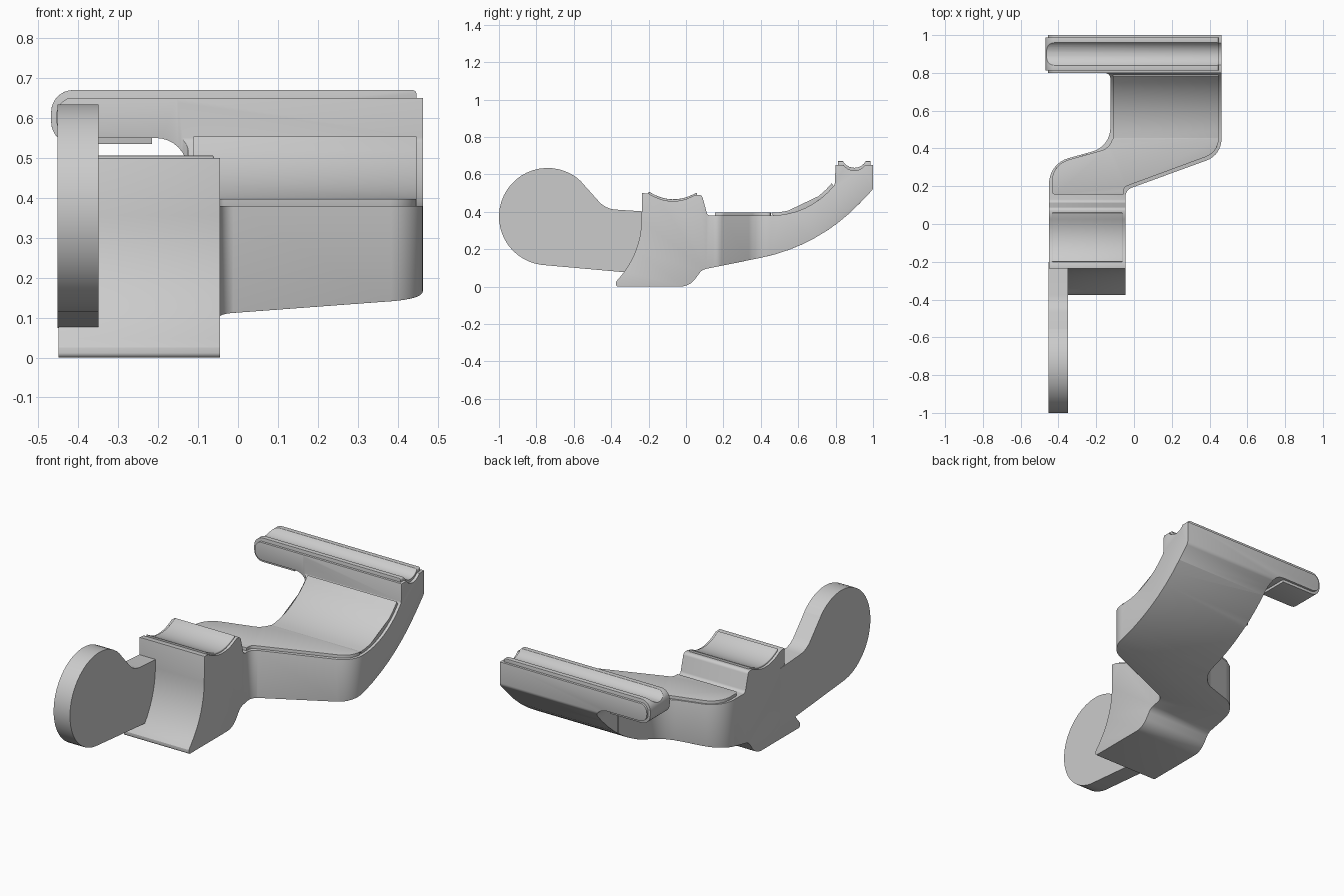
import bpy, bmesh, math
from mathutils import Vector

if "Cube" in bpy.data.objects:
    bpy.data.objects.remove(bpy.data.objects["Cube"], do_unlink=True)


def rounded(corners, steps=8):
    """Outline from (a, b[, radius]) corners with filleted corners."""
    out, n = [], len(corners)
    for i, c in enumerate(corners):
        p = Vector(c[:2])
        r = c[2] if len(c) > 2 else 0
        if not r:
            out.append(p)
            continue
        u = (Vector(corners[i - 1][:2]) - p).normalized()
        v = (Vector(corners[(i + 1) % n][:2]) - p).normalized()
        half = u.angle(v) / 2
        centre = p + (u + v).normalized() * r / math.sin(half)
        t = r / math.tan(half)
        a, b = p + u * t - centre, p + v * t - centre
        sweep = a.angle(b)
        for k in range(steps + 1):
            f = k / steps
            out.append(centre + (a * math.sin((1 - f) * sweep) + b * math.sin(f * sweep)) / math.sin(sweep))
    return out


def extrude(name, outline, axis, lo, hi):
    """Prism of a 2D outline along x, y or z."""
    place = {"x": lambda p, d: (d, p[0], p[1]),
             "y": lambda p, d: (p[0], d, p[1]),
             "z": lambda p, d: (p[0], p[1], d)}[axis]
    bm = bmesh.new()
    ends = [[bm.verts.new(place(p, d)) for p in outline] for d in (lo, hi)]
    for ring in ends:
        bm.faces.new(ring)
    n = len(outline)
    for i in range(n):
        j = (i + 1) % n
        bm.faces.new((ends[0][i], ends[0][j], ends[1][j], ends[1][i]))
    bmesh.ops.recalc_face_normals(bm, faces=bm.faces)
    mesh = bpy.data.meshes.new(name)
    bm.to_mesh(mesh)
    bm.free()
    obj = bpy.data.objects.new(name, mesh)
    bpy.context.collection.objects.link(obj)
    return obj


def activate(obj):
    bpy.ops.object.select_all(action="DESELECT")
    obj.select_set(True)
    bpy.context.view_layer.objects.active = obj


def combine(obj, tool, operation):
    activate(obj)
    mod = obj.modifiers.new("cut", "BOOLEAN")
    mod.object, mod.operation, mod.solver = tool, operation, "EXACT"
    bpy.ops.object.modifier_apply(modifier=mod.name)
    bpy.data.objects.remove(tool, do_unlink=True)


def finish(obj, width, angle=40):
    activate(obj)
    if width:
        mod = obj.modifiers.new("soft_edges", "BEVEL")
        mod.width, mod.segments, mod.limit_method = width, 3, "ANGLE"
        mod.angle_limit = math.radians(angle)
        bpy.ops.object.modifier_apply(modifier=mod.name)
    bpy.ops.object.shade_smooth_by_angle(angle=math.radians(35))


def groove(z):
    """Round channel along the crossbar."""
    ring = [(0.9 + 0.07 * math.cos(k * math.pi / 16), z + 0.07 * math.sin(k * math.pi / 16)) for k in range(32)]
    return extrude("groove_cutter", ring, "x", -0.7, 0.7)


# Body: side profile trimmed by the plan outline
side = rounded([
    (-0.375, 0, 0.012), (0.02, 0, 0.1), (0.085, 0.09, 0.06), (0.712, 0.217, 1.0),
    (1, 0.52, 0.03), (1, 0.65), (0.8, 0.65), (0.795, 0.545, 0.02), (0.66, 0.38, 0.43),
    (0.115, 0.38, 0.02), (0.085, 0.49, 0.02), (0.05, 0.49), (-0.075, 0.43, 0.22),
    (-0.2, 0.497), (-0.235, 0.5), (-0.24, 0.18, 0.48), (-0.375, 0.025)])
plan = rounded([
    (-0.45, -0.5), (-0.045, -0.5), (-0.045, 0.18, 0.05), (0.463, 0.365, 0.12),
    (0.463, 1.1), (-0.5, 1.1), (-0.5, 0.8), (-0.125, 0.8, 0.03),
    (-0.125, 0.41, 0.13), (-0.45, 0.32, 0.14)])
body = extrude("body", side, "x", -0.6, 0.6)
combine(body, extrude("plan_cutter", plan, "z", -0.2, 1), "INTERSECT")

# Free end of the crossbar, undercut and rounded
end_gap = rounded([
    (-0.7, -0.1), (-0.126, -0.1), (-0.126, 0.55, 0.08), (-0.455, 0.55, 0.045),
    (-0.455, 0.652, 0.045), (-0.3, 0.652), (-0.3, 0.8), (-0.7, 0.8)])
combine(body, extrude("end_cutter", end_gap, "y", 0.79, 1.2), "DIFFERENCE")
combine(body, groove(0.69), "DIFFERENCE")

# Wide soft edge along the underside of the arm
bm = bmesh.new()
bm.from_mesh(body.data)
bmesh.ops.remove_doubles(bm, verts=bm.verts, dist=0.0005)
bmesh.ops.dissolve_limit(bm, angle_limit=0.01, verts=bm.verts, edges=bm.edges)
under = []
for e in bm.edges:
    if len(e.link_faces) == 2:
        low, high = sorted(f.normal.z for f in e.link_faces)
        mid = (e.verts[0].co + e.verts[1].co) / 2
        if low < -0.6 and abs(high) < 0.02 and 0.2 < mid.y < 0.95 and mid.z < 0.5:
            under.append(e)
bmesh.ops.bevel(bm, geom=under, offset=0.04, segments=4, profile=0.5, affect="EDGES", clamp_overlap=True)
bm.to_mesh(body.data)
bm.free()
finish(body, 0.007)

# Paddle at the front
paddle = rounded([
    (-0.2, 0.4), (-0.43, 0.415, 0.13), (-0.56, 0.56)], 6)
for k in range(29):
    a = math.radians(45 + k * 218 / 28)
    paddle.append(Vector((-0.74 + 0.26 * math.cos(a), 0.374 + 0.26 * math.sin(a))))
paddle += [Vector((-0.3, 0.074)), Vector((-0.2, 0.074))]
finish(extrude("paddle", paddle, "x", -0.452, -0.35), 0)


def curved_pad(name, path, lift, x0, x1):
    """Thin pad following a curved surface."""
    lift = Vector(lift)
    outline = [p + lift for p in path] + [p - lift for p in reversed(path)]
    finish(extrude(name, outline, "x", x0, x1), 0.005, 50)


# Inlaid grip pads
curved_pad("saddle_pad", rounded([(-0.2, 0.497), (-0.075, 0.43, 0.22), (0.06, 0.492)]),
           (0, 0.011), -0.435, -0.06)
curved_pad("back_pad", rounded([(0.465, 0.38), (0.66, 0.38, 0.43), (0.788, 0.538)]),
           (-0.009, 0.014), -0.112, 0.447)
deck = rounded([
    (-0.435, 0.155, 0.02), (-0.055, 0.155), (-0.055, 0.195, 0.03), (0.447, 0.38, 0.1),
    (0.447, 0.455, 0.02), (-0.112, 0.455, 0.02), (-0.135, 0.4, 0.08), (-0.435, 0.315, 0.12)])
finish(extrude("deck_pad", deck, "z", 0.36, 0.397), 0.005)

# Pad wrapped around the crossbar
wrap = rounded([
    (-0.468, 0.535, 0.055), (-0.215, 0.535), (-0.215, 0.6), (0.447, 0.6),
    (0.447, 0.67, 0.01), (-0.468, 0.67, 0.055)])
bar_pad = extrude("crossbar_pad", wrap, "y", 0.813, 0.987)
combine(bar_pad, groove(0.705), "DIFFERENCE")
finish(bar_pad, 0.006)
